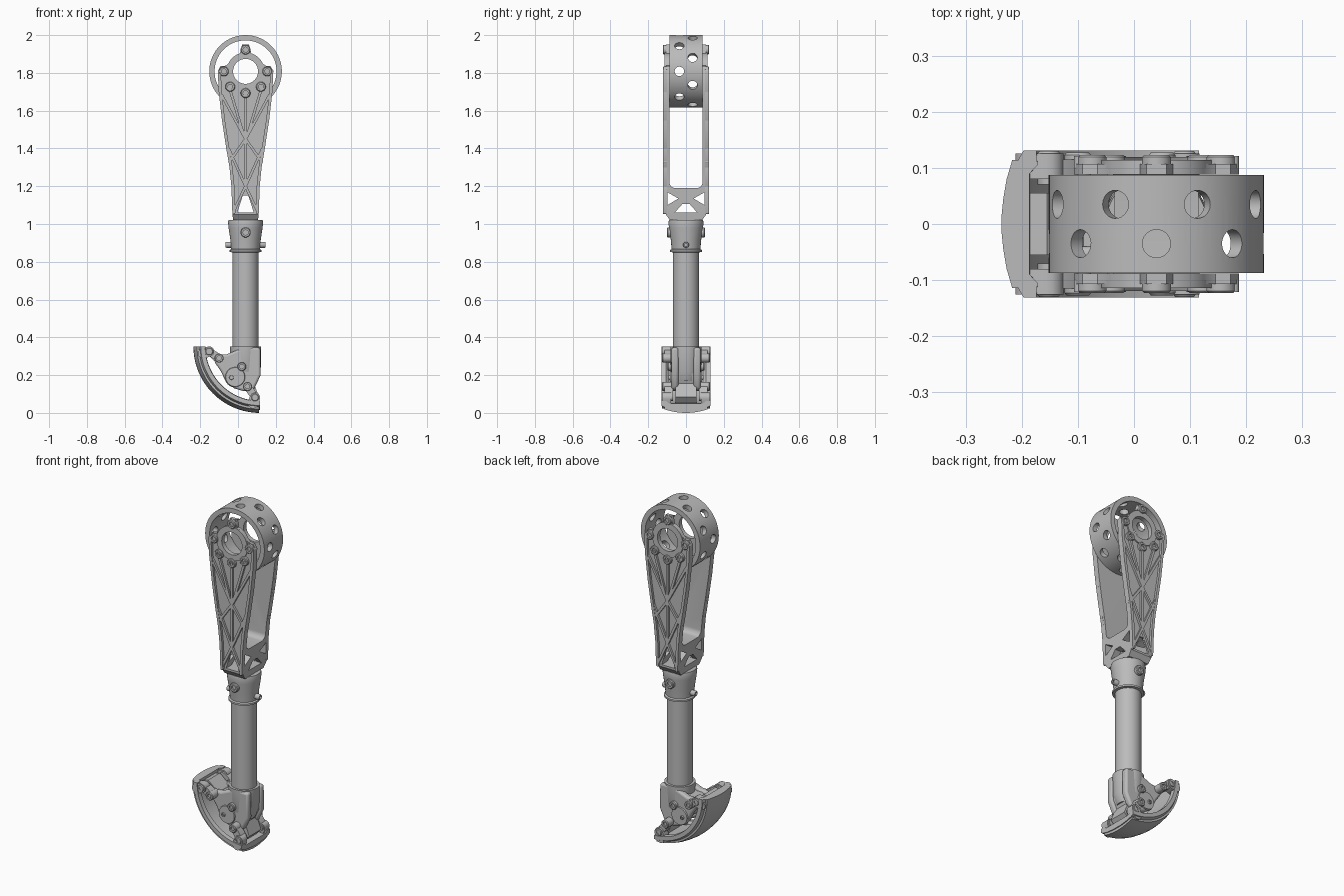
import bpy, bmesh
from math import sin, cos, pi, radians
from mathutils import Vector

if "Cube" in bpy.data.objects:
    bpy.data.objects.remove(bpy.data.objects["Cube"])

grey = bpy.data.materials.new("plain_grey")
grey.use_nodes = True
GREY = (0.5, 0.5, 0.5, 1)
grey.diffuse_color = GREY
grey.node_tree.nodes["Principled BSDF"].inputs["Base Color"].default_value = GREY

X, Y, Z = Vector((1, 0, 0)), Vector((0, 1, 0)), Vector((0, 0, 1))
CX, HUB = 0.04, 1.808      # leg axis and hub height
parts = []


def loft(name, rings, closed=False):
    """Skin a row of equal rings; cap the ends unless the row is closed."""
    bm = bmesh.new()
    rows = [[bm.verts.new(p) for p in ring] for ring in rings]
    n = len(rows[0])
    for a, b in zip(rows, rows[1:] + (rows[:1] if closed else [])):
        for i in range(n):
            j = (i + 1) % n
            bm.faces.new((a[i], a[j], b[j], b[i]))
    if not closed:
        bm.faces.new(rows[0])
        bm.faces.new(rows[-1])
    bmesh.ops.recalc_face_normals(bm, faces=bm.faces)
    mesh = bpy.data.meshes.new(name)
    bm.to_mesh(mesh)
    bm.free()
    mesh.materials.append(grey)
    ob = bpy.data.objects.new(name, mesh)
    bpy.context.collection.objects.link(ob)
    parts.append(ob)
    return ob


def rod(name, centre, axis, stack, closed=False, n=32):
    """Round part: stack of (offset along axis, radius)."""
    u = axis.orthogonal().normalized()
    v = axis.cross(u)
    c = Vector(centre)
    return loft(name, [[c + axis * d + (u * cos(t) + v * sin(t)) * r
                        for t in (2 * pi * i / n for i in range(n))]
                       for d, r in stack], closed)


def prism(name, pts, y0, y1):
    """Extrude an xz outline along y."""
    return loft(name, [[(x, y, z) for x, z in pts] for y in (y0, y1)])


def prism_x(name, pts, x0=-0.3, x1=0.4):
    """Extrude a yz outline along x."""
    return loft(name, [[(x, y, z) for y, z in pts] for x in (x0, x1)])


def bar(name, p, q, w, y0, y1, n=6):
    """Round-ended bar between two xz points."""
    p, q = Vector(p), Vector(q)
    d = (q - p).normalized()
    e = Vector((-d.y, d.x))
    arc = [pi * i / n for i in range(n + 1)]
    pts = [q + (e * cos(t) + d * sin(t)) * w for t in arc]
    pts += [p - (e * cos(t) + d * sin(t)) * w for t in arc]
    return prism(name, pts, y0, y1)


def bolt(name, centre, axis, base, top, r):
    """Bolt head with a sunken socket."""
    rod(name, centre, axis, [(base, r), (top - 0.004, r), (top, r * 0.85),
                             (top, r * 0.5), (top - 0.01, r * 0.5)], n=20)


def boolean(ob, cutter, op="DIFFERENCE"):
    mod = ob.modifiers.new("cut", "BOOLEAN")
    mod.operation, mod.object, mod.solver = op, cutter, "EXACT"
    bpy.context.view_layer.objects.active = ob
    bpy.ops.object.modifier_apply(modifier=mod.name)
    parts.remove(cutter)
    bpy.data.objects.remove(cutter)


def mirror_x(pts):
    return [(2 * CX - x, z) for x, z in pts]


# Perforated hub ring with two staggered rows of holes
ring = rod("hub_ring", (CX, 0, HUB), Y, [(-0.087, 0.164), (-0.087, 0.192),
                                         (0.087, 0.192), (0.087, 0.164)], True, 96)
for row, y in enumerate((-0.035, 0.035)):
    for k in range(4):
        t = radians(45 * k + 22.5 * row)
        boolean(ring, rod("cutter", (CX, y, HUB), Vector((cos(t), 0, sin(t))),
                          [(-0.3, 0.025), (0.3, 0.025)], n=24))

# Fork: U-shaped section trimmed to the tapered outline
side = [(0.066, 1.02), (0.07, 1.06), (0.075, 1.2), (0.085, 1.3), (0.102, 1.4),
        (0.125, 1.55), (0.142, 1.7), (0.147, 1.81)]
half = side + [(0.132, 1.836), (0.105, 1.838)]
half += [(0.1 * cos(radians(a)), HUB + 0.1 * sin(radians(a))) for a in range(25, 75, 8)]
half += [(0.026, 1.925), (0.018, 1.95)]
outline = [(CX + w, z) for w, z in half] + [(CX - w, z) for w, z in reversed(half)]
inner = [(0.088, 2.1)] + [(0.056 + 0.032 * cos(radians(a)), 1.222 - 0.032 * sin(radians(a)))
                          for a in range(0, 91, 15)]
u_half = [(0.085, 1.02), (0.107, 1.05), (0.107, 2.1)] + inner
fork = prism_x("fork", u_half + [(-y, z) for y, z in reversed(u_half)])
boolean(fork, prism("cutter", outline, -0.3, 0.3), "INTERSECT")
boolean(fork, rod("cutter", (CX, 0, HUB), Y, [(-0.3, 0.066), (0.3, 0.066)], n=48))
boolean(fork, prism("cutter", [(-0.003, 1.062), (0.083, 1.062), (0.055, 1.15),
                               (0.025, 1.15)], -0.3, 0.3))
boolean(fork, prism_x("cutter", [(-0.06, 1.06), (0.06, 1.06), (0.02, 1.105), (-0.02, 1.105)]))
for s in (-1, 1):
    boolean(fork, prism_x("cutter", [(s * 0.098, 1.168), (s * 0.098, 1.1), (s * 0.04, 1.135)]))

# Raised truss ribs, edge frames and hub bolts on both fork faces
edge = [(CX - w + 0.008, z) for w, z in side[1:]]
diagonals = [((-0.085, 1.68), (0.04, 1.45)), ((0.04, 1.45), (-0.045, 1.33)),
             ((-0.05, 1.4), (0.04, 1.2)), ((0.04, 1.2), (-0.022, 1.07)),
             ((-0.045, 1.72), (0.03, 1.47))]
for s in (-1, 1):
    lo, hi = s * 0.1, s * 0.121
    for a, b in zip(edge, edge[1:]):
        bar("edge_frame", a, b, 0.008, lo, hi)
        bar("edge_frame", *mirror_x((a, b)), 0.008, lo, hi)
    for a, b in diagonals:
        bar("truss_rib", a, b, 0.007, lo, hi - s * 0.002)
        bar("truss_rib", *mirror_x((a, b)), 0.007, lo, hi - s * 0.002)
    bar("centre_rib", (CX, 1.69), (CX, 1.2), 0.007, lo, hi - s * 0.002)
    rod("hub_rim", (CX, 0, HUB), Y * s, [(0.1, 0.1), (0.114, 0.1), (0.114, 0.066),
                                         (0.1, 0.066)], True, 48)
    for a in (0, 90, 180, 225, 270, 315):
        t = radians(a)
        bolt("hub_bolt", (CX + 0.115 * cos(t), 0, HUB + 0.115 * sin(t)), Y * s,
             0.1, 0.123, 0.026)

# Collar, its bolts and the shin tube
rod("collar", (CX, 0, 0), Z, [(0.85, 0.072), (0.852, 0.084), (0.862, 0.084), (0.867, 0.076),
                              (0.92, 0.081), (0.98, 0.09), (1.01, 0.093), (1.022, 0.09)], n=48)
for s in (-1, 1):
    bolt("collar_bolt", (CX, 0, 0.955), Y * s, 0.07, 0.1, 0.027)
    bolt("collar_bolt", (CX, 0, 0.89), X * s, 0.06, 0.106, 0.016)
rod("shin_tube", (CX, 0, 0), Z, [(0.25, 0.069), (0.87, 0.069)], n=48)

# Ankle socket with two cheeks
rod("ankle_socket", (CX, 0, 0), Z, [(0.17, 0.06), (0.22, 0.08), (0.352, 0.083)], n=48)
cheek = [(0.118, 0.345), (0.12, 0.2), (0.085, 0.125), (0.03, 0.115), (-0.02, 0.13),
         (-0.065, 0.165), (-0.09, 0.22), (-0.125, 0.27), (-0.12, 0.295), (-0.095, 0.31),
         (-0.06, 0.31), (0, 0.335), (0.05, 0.348)]
core = [(CX + (x - CX) * 0.85, 0.24 + (z - 0.24) * 0.85) for x, z in cheek]
prism("ankle_core", core, -0.045, 0.045)
for s in (-1, 1):
    ob = prism("ankle_cheek", cheek, s * 0.04, s * 0.078)
    bevel = ob.modifiers.new("rounding", "BEVEL")
    bevel.width, bevel.segments = 0.012, 3
    rod("ankle_boss", (-0.015, 0, 0.19), Y * s, [(0.07, 0.055), (0.085, 0.05)])
    for x, z, r, top in ((0.02, 0.245, 0.023, 0.097), (-0.035, 0.187, 0.012, 0.092),
                         (-0.1, 0.29, 0.024, 0.127), (0.05, 0.14, 0.024, 0.127)):
        bolt("ankle_bolt", (x, 0, z), Y * s, 0.06, top, r)
    # Links and lugs that carry the foot
    for pin, lug, root in (((-0.1, 0.29), (-0.152, 0.325), (-0.185, 0.315)),
                           ((0.05, 0.14), (0.09, 0.082), (0.08, 0.05))):
        bar("foot_link", pin, lug, 0.02, s * 0.07, s * 0.115)
        bar("foot_lug", lug, root, 0.027, s * 0.08, s * 0.126)
        bolt("lug_bolt", (lug[0], 0, lug[1]), Y * s, 0.1, 0.13, 0.02)

# Central hinge blocks at both ends of the foot
prism("upper_hinge", [(-0.19, 0.335), (-0.155, 0.345), (-0.09, 0.29), (-0.115, 0.265)],
      -0.055, 0.055)
prism("lower_hinge", [(0.035, 0.17), (0.075, 0.178), (0.112, 0.085), (0.08, 0.05)],
      -0.055, 0.055)


# Curved foot: crowned tread over a flanged shell
def foot_layer(name, half_profile, a0, a1, n=32):
    prof = half_profile + [(r, -y) for r, y in reversed(half_profile)]
    angles = [radians(a0 + (a1 - a0) * i / n) for i in range(n + 1)]
    loft(name, [[(0.116 + r * cos(t), y, 0.352 + r * sin(t)) for r, y in prof] for t in angles])


foot_layer("foot_shell", [(0.336, 0.03), (0.33, 0.08), (0.322, 0.115), (0.313, 0.131),
                          (0.29, 0.131), (0.288, 0.105), (0.302, 0.09)], 180, 270)
foot_layer("foot_tread", [(0.352, 0.015), (0.349, 0.045), (0.343, 0.08), (0.333, 0.114),
                          (0.318, 0.114), (0.33, 0.06)], 180, 269)

# Smooth shading with sharp edges kept
bpy.ops.object.select_all(action="DESELECT")
for ob in parts:
    ob.select_set(True)
bpy.context.view_layer.objects.active = parts[0]
bpy.ops.object.shade_smooth_by_angle(angle=radians(35))
